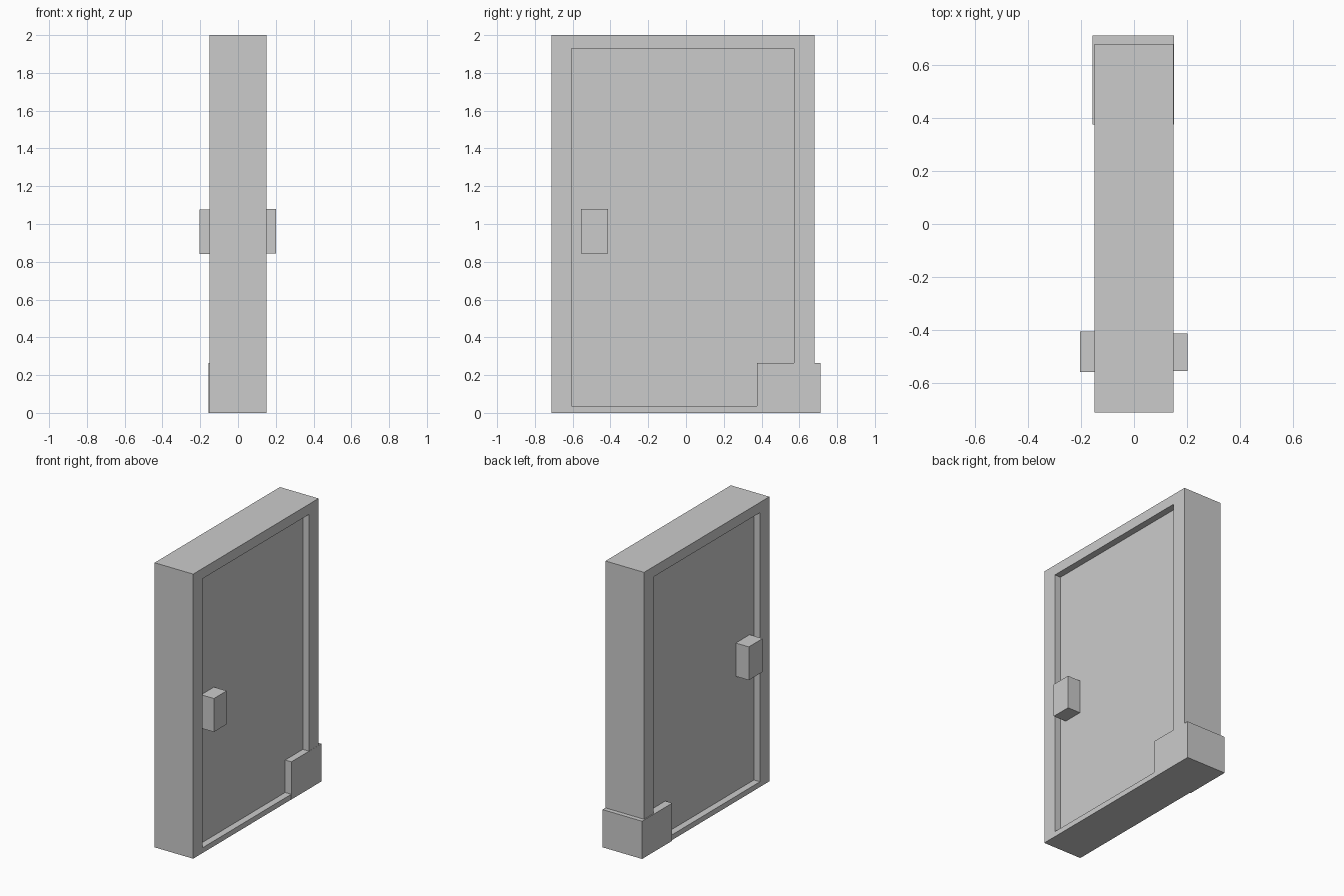
import bpy, bmesh

if "Cube" in bpy.data.objects:
    bpy.data.objects.remove(bpy.data.objects["Cube"])


def new_object(name, bm):
    bmesh.ops.recalc_face_normals(bm, faces=bm.faces)
    mesh = bpy.data.meshes.new(name)
    bm.to_mesh(mesh)
    bm.free()
    obj = bpy.data.objects.new(name, mesh)
    bpy.context.collection.objects.link(obj)
    return obj


def box(name, x, y, z):
    """Box from (min, max) ranges on each axis."""
    bm = bmesh.new()
    bmesh.ops.create_cube(bm, size=1)
    for v in bm.verts:
        v.co = [(lo + hi) / 2 + c * (hi - lo) for c, (lo, hi) in zip(v.co, (x, y, z))]
    return new_object(name, bm)


def ring(name, x, outer, inner):
    """Rectangular frame in the yz plane; outer and inner are (y0, y1, z0, z1)."""
    bm = bmesh.new()
    loops = []
    for px in x:
        for y0, y1, z0, z1 in (outer, inner):
            pts = ((y0, z0), (y1, z0), (y1, z1), (y0, z1))
            loops.append([bm.verts.new((px, py, pz)) for py, pz in pts])
    back_out, back_in, front_out, front_in = loops
    for a, b in ((back_out, back_in), (back_in, front_in),
                 (front_in, front_out), (front_out, back_out)):
        for i in range(4):
            j = (i + 1) % 4
            bm.faces.new((a[i], a[j], b[j], b[i]))
    return new_object(name, bm)


OPENING = (-0.607, 0.573, 0.037, 1.928)
PANEL_X = 0.103

# Door frame around the opening
ring("door_frame", (-0.15, 0.15), (-0.712, 0.68, 0, 2), OPENING)

# Recessed door leaf filling the opening
box("door_panel", (-PANEL_X, PANEL_X), OPENING[:2], OPENING[2:])

# Hinge-side foot block wrapping the lower corner
box("corner_block", (-0.157, 0.151), (0.377, 0.712), (0, 0.265))

# Handles, one on each side
box("handle_right", (PANEL_X, 0.202), (-0.556, -0.414), (0.845, 1.08))
box("handle_left", (-0.204, -PANEL_X), (-0.56, -0.406), (0.842, 1.076))
